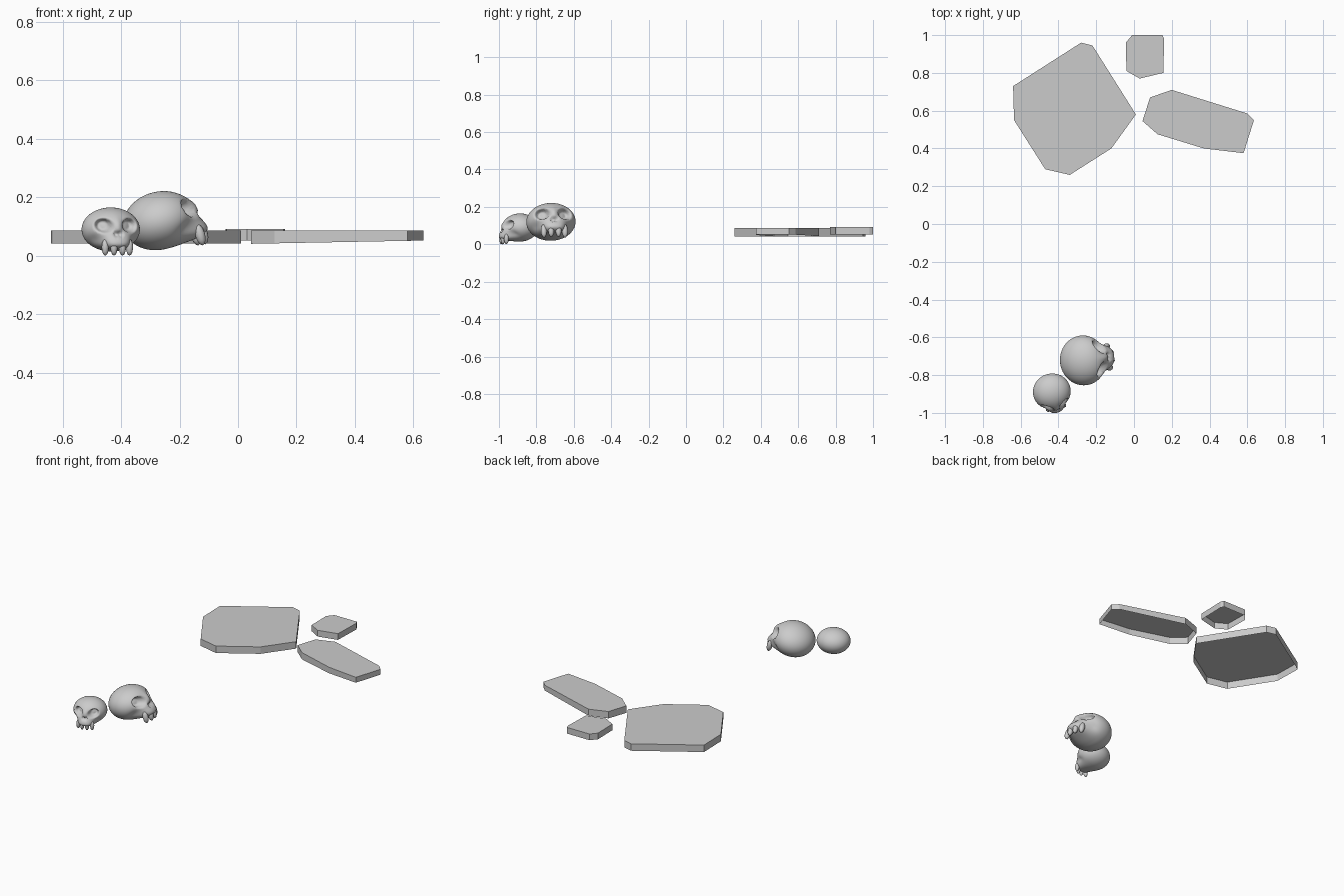
import bpy, bmesh
from math import radians, exp
from mathutils import Vector, Matrix

if "Cube" in bpy.data.objects:
    bpy.data.objects.remove(bpy.data.objects["Cube"])


def finish(bm, name, smooth=False):
    bmesh.ops.recalc_face_normals(bm, faces=bm.faces) if smooth else None
    me = bpy.data.meshes.new(name)
    bm.to_mesh(me)
    bm.free()
    ob = bpy.data.objects.new(name, me)
    bpy.context.collection.objects.link(ob)
    for p in me.polygons:
        p.use_smooth = smooth
    return ob


# Paving stones: top face and side walls, open underneath
def paving_stone(name, pts, top, bottom, slope=0.0):
    bm = bmesh.new()
    pts = pts[::-1]  # listed clockwise, so reverse to face up
    upper = [bm.verts.new((x, y, top)) for x, y in pts]
    lower = [bm.verts.new((x, y, bottom + slope * x)) for x, y in pts]
    bm.faces.new(upper)
    n = len(pts)
    for i in range(n):
        j = (i + 1) % n
        bm.faces.new((lower[i], lower[j], upper[j], upper[i]))
    return finish(bm, name)


paving_stone("large_paving_stone",
             [(-.64, .73), (-.28, .96), (-.22, .945), (.01, .58),
              (-.12, .40), (-.34, .26), (-.47, .29), (-.635, .55)], .086, .041)
paving_stone("long_paving_stone",
             [(.045, .545), (.085, .67), (.20, .71), (.60, .585),
              (.635, .55), (.58, .375), (.37, .40), (.125, .475)], .086, .04, .019)
paving_stone("small_paving_stone",
             [(-.04, .81), (-.043, .96), (-.01, 1.0), (.15, 1.0),
              (.16, .98), (.155, .80), (.03, .77)], .092, .052)


def pit(t, inner, outer):
    """1 inside the inner radius, 0 beyond the outer one."""
    k = min(1, max(0, (outer - t) / (outer - inner)))
    return k * k * (3 - 2 * k)


# Skull modelled at unit size facing -y, then placed
def skull(name, loc, size, yaw, pitch):
    bm = bmesh.new()
    bmesh.ops.create_icosphere(bm, subdivisions=5, radius=1)
    for v in bm.verts:
        x, y, z = v.co.x, v.co.y * .95, v.co.z * .75
        if y < 0:
            front = min(1, -y * 1.8)
            # upper jaw pulled forward and down
            w = front * exp(-(x / .55) ** 4 - ((z + .45) / .27) ** 2)
            y -= .36 * w
            z -= .12 * w
            # cheek hollows beside the jaw
            y += .12 * front * exp(-((abs(x) - .72) / .2) ** 2 - ((z + .38) / .2) ** 2)
            # brow and nose bridge
            y -= .08 * front * exp(-(x / .13) ** 2 - ((z - .12) / .25) ** 2)
            # eye sockets
            e = (((abs(x) - .46) / .29) ** 2 + ((z - .13) / .25) ** 2) ** .5
            w = front * pit(e, .55, 1.1)
            y += .34 * w
            x *= 1 - .12 * w
            # nose opening
            n = ((abs(x) - .07) / .09) ** 2 + ((z + .16) / .12) ** 2
            y += .16 * front * pit(n ** .5, .4, 1.1)
        v.co = (x, y, z)
    # four upper teeth along the jaw curve
    for tx in (-.43, -.15, .15, .43):
        m = Matrix.Translation((tx, -1.0 + .7 * tx * tx, -.61))
        m = m @ Matrix.Diagonal((.125, .13, .29, 1))
        bmesh.ops.create_icosphere(bm, subdivisions=2, radius=1, matrix=m)
    ob = finish(bm, name, True)
    ob.location = loc
    ob.scale = (size,) * 3
    ob.rotation_euler = (radians(-pitch), 0, radians(yaw))
    return ob


skull("small_skull", (-.435, -.887, .09), .1, 15, 0)
skull("large_skull", (-.268, -.722, .12), .132, 98, 15)
